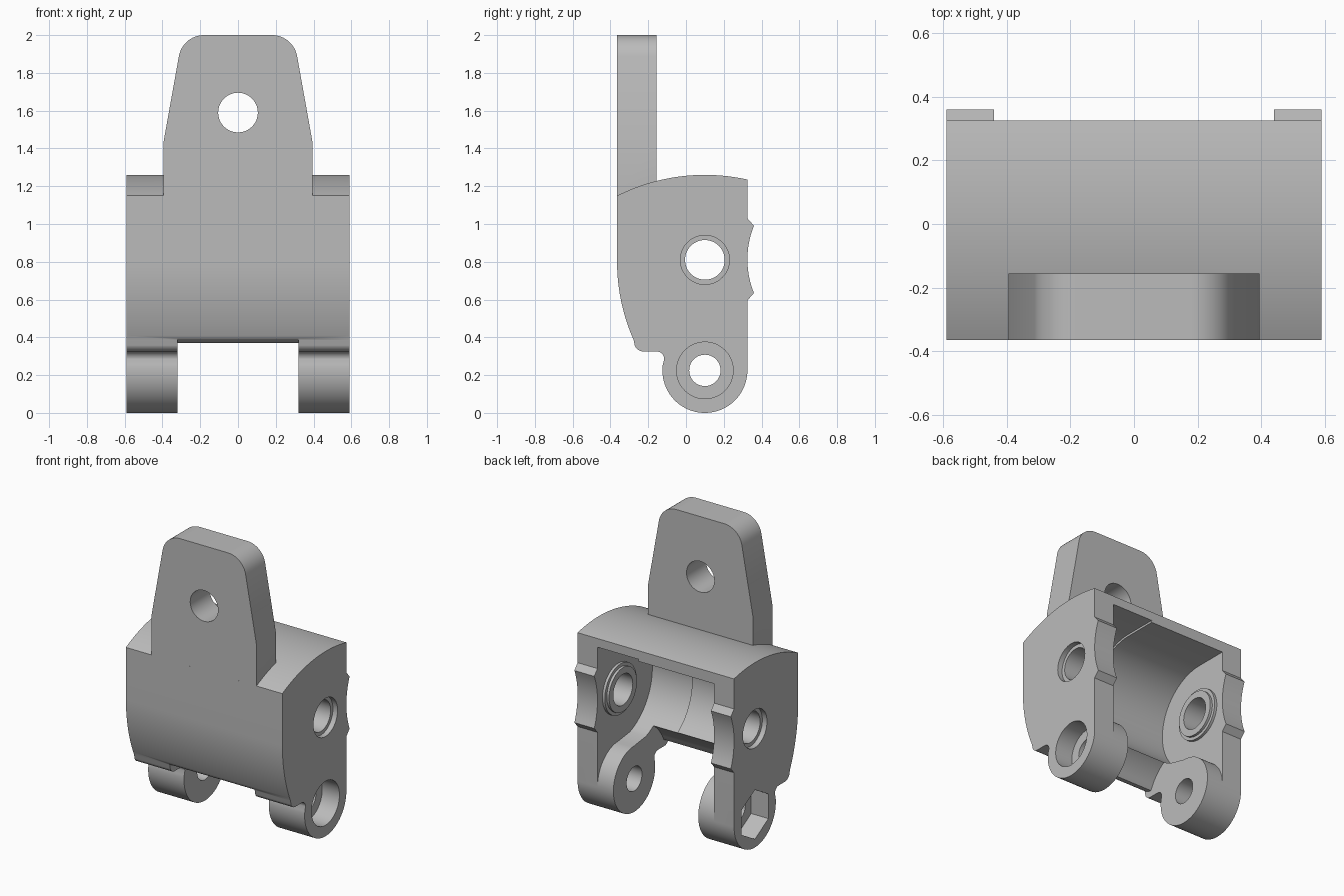
import bpy, bmesh
from math import sin, cos, radians

if "Cube" in bpy.data.objects:
    bpy.data.objects.remove(bpy.data.objects["Cube"], do_unlink=True)

grey = bpy.data.materials.new("plain_grey")
grey.use_nodes = True
grey.diffuse_color = (0.5, 0.5, 0.5, 1)
grey.node_tree.nodes["Principled BSDF"].inputs["Base Color"].default_value = (0.5, 0.5, 0.5, 1)

PIN = (0.1, 0.225)    # lower pivot (y, z)
BORE = (0.1, 0.81)    # upper bore (y, z)
HALF, WALL, SLOT = 0.59, 0.44, 0.32


def arc(c, r, a0, a1, n=24):
    """Points on an arc, angles in degrees."""
    steps = [radians(a0 + (a1 - a0) * i / n) for i in range(n + 1)]
    return [(c[0] + r * cos(a), c[1] + r * sin(a)) for a in steps]


def prism(name, pts, lo, hi, axis="x"):
    """Extrude a flat profile along x (profile in y, z) or y (profile in x, z)."""
    bm = bmesh.new()

    def place(p, d):
        return (d, p[0], p[1]) if axis == "x" else (p[0], d, p[1])
    face = bm.faces.new([bm.verts.new(place(p, lo)) for p in pts])
    new = bmesh.ops.extrude_face_region(bm, geom=[face])["geom"]
    offset = place((0, 0), hi - lo)
    bmesh.ops.translate(bm, vec=offset, verts=[v for v in new if isinstance(v, bmesh.types.BMVert)])
    bmesh.ops.recalc_face_normals(bm, faces=bm.faces)
    mesh = bpy.data.meshes.new(name)
    bm.to_mesh(mesh)
    bm.free()
    mesh.materials.append(grey)
    ob = bpy.data.objects.new(name, mesh)
    bpy.context.collection.objects.link(ob)
    return ob


def disc(name, c, r, lo, hi, axis="x", n=48, turn=0):
    return prism(name, arc(c, r, turn, turn + 360, n)[:-1], lo, hi, axis)


def combine(target, tool, operation):
    mod = target.modifiers.new("combine", "BOOLEAN")
    mod.operation, mod.solver, mod.object = operation, "EXACT", tool
    bpy.context.view_layer.update()
    graph = bpy.context.evaluated_depsgraph_get()
    mesh = bpy.data.meshes.new_from_object(target.evaluated_get(graph))
    target.modifiers.clear()
    target.data = mesh
    bpy.data.objects.remove(tool, do_unlink=True)


# Body side profile: crown, front, foot step, lug, back and ear
profile = arc(PIN, 1.035, 77.4, 116.7)
profile += arc((0.655, 0.8), 1.02, 180, 204, 16)
profile += arc((-0.225, 0.375), 0.05, 200, 270, 8)
profile += arc((-0.155, 0.285), 0.04, 90, 0, 8)
profile += arc(PIN, 0.225, 172, 360, 40)
profile += [(0.325, 0.595), (0.36, 0.635)]
profile += arc((0.8, 0.8125), 0.475, 202, 158, 12)
profile += [(0.36, 0.99), (0.325, 1.03)]
body = prism("bracket_body", profile, -HALF, HALF)

# Top tab with rounded corners
right = [(0.395, 1.1), (0.395, 1.43)] + arc((0.18, 1.865), 0.135, 10, 90, 12)
tab = prism("top_tab", right + [(-x, z) for x, z in reversed(right)], -0.365, -0.155, "y")
combine(body, tab, "UNION")


# Round cavity open to the back, slightly deeper toward one side
def cavity(r, lo, hi):
    pts = [(0.5, BORE[1] + r)] + arc(BORE, r, 90, 250, 36)
    pts += arc(PIN, 0.225, 90, 0, 16) + [(0.5, PIN[1])]
    combine(body, prism("cavity_cutter", pts, lo, hi), "DIFFERENCE")


cavity(0.352, -WALL, 0.14)
cavity(0.366, 0.13, WALL)

# Clearance slot between the lugs, with a rounded front lip
lip = [(-0.5, 0.485), (-0.317, 0.485)] + arc((-0.216, 0.47), 0.1, 185, 268, 10)
slot = lip + arc(PIN, 0.35, 155, 0, 30) + [(0.6, 0.225), (0.6, -0.1), (-0.5, -0.1)]
combine(body, prism("slot_cutter", slot, -SLOT, SLOT), "DIFFERENCE")

for s in (-1, 1):
    def span(a, b):
        return sorted((s * a, s * b))
    # Raised rings around the inner ends of the bore
    combine(body, disc("ring", BORE, 0.172, *span(0.422, 0.46)), "UNION")
    combine(body, disc("ring_lip", BORE, 0.15, *span(0.405, 0.46)), "UNION")
    # Bore and pivot holes with their recesses
    combine(body, disc("bore_cutter", BORE, 0.105, *span(0.3, 0.7)), "DIFFERENCE")
    combine(body, disc("recess_cutter", BORE, 0.13, *span(0.555, 0.7)), "DIFFERENCE")
    combine(body, disc("pin_cutter", PIN, 0.083, *span(0.2, 0.7)), "DIFFERENCE")
# Round recess on the left lug, hexagonal pocket on the right lug
combine(body, disc("head_cutter", PIN, 0.15, 0.46, 0.7), "DIFFERENCE")
combine(body, disc("nut_cutter", PIN, 0.168, -0.7, -0.46, n=6, turn=30), "DIFFERENCE")
# Hole through the tab
combine(body, disc("tab_cutter", (0, 1.59), 0.105, -0.6, 0.0, "y"), "DIFFERENCE")

# Smooth the curved faces, keep the edges crisp
for ob in bpy.context.selected_objects:
    ob.select_set(False)
body.select_set(True)
bpy.context.view_layer.objects.active = body
bpy.ops.object.shade_smooth_by_angle(angle=radians(28))
